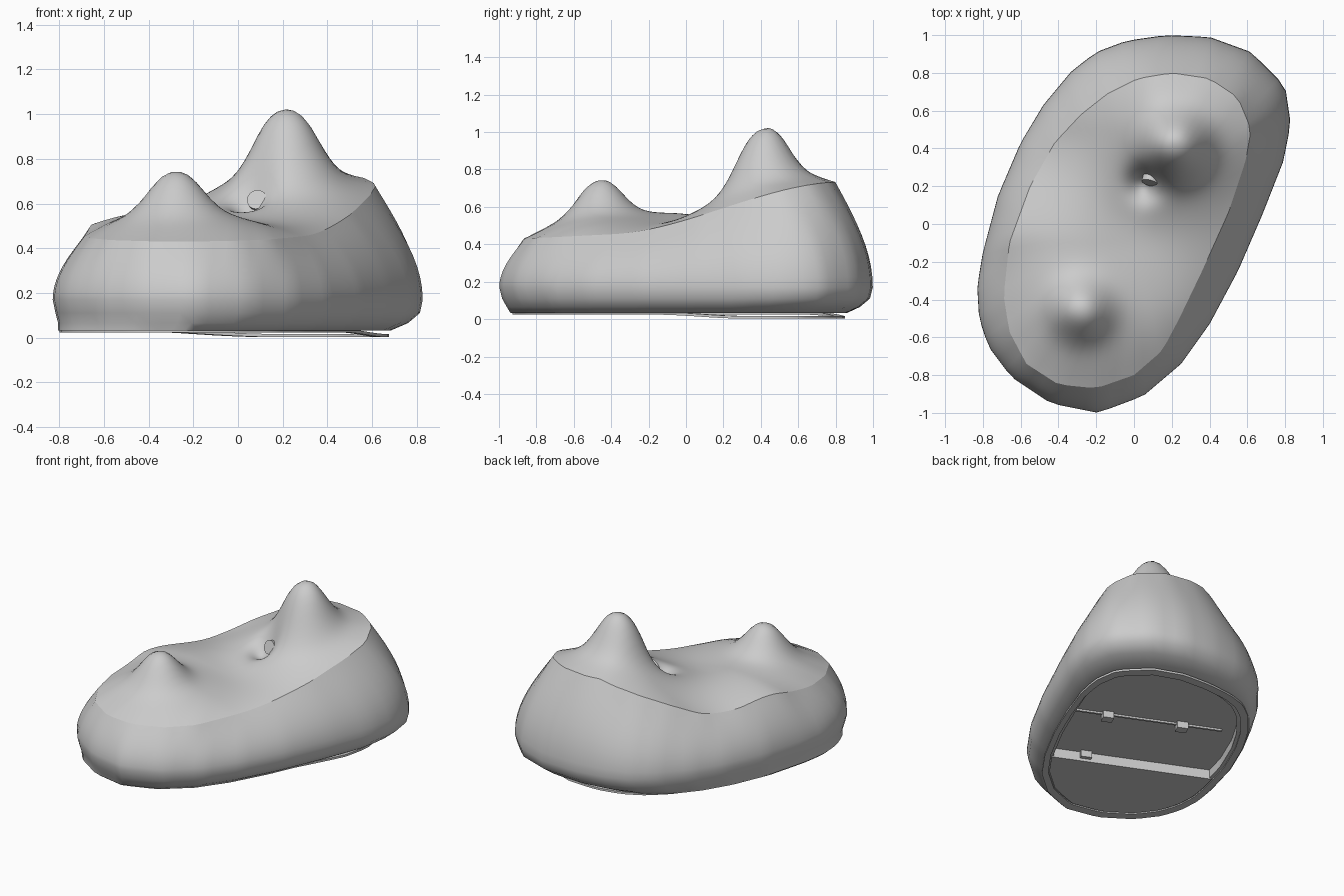
import bpy, bmesh, math
from mathutils import Vector

if "Cube" in bpy.data.objects:
    bpy.data.objects.remove(bpy.data.objects["Cube"])

N = 96
OUTER = [(.17, 1), (.4, .99), (.62, .91), (.8, .73), (.83, .53), (.79, .33), (.68, .05), (.55, -.25),
         (.4, -.53), (.25, -.74), (.05, -.91), (-.19, -1), (-.44, -.95), (-.65, -.81), (-.77, -.65),
         (-.82, -.5), (-.83, -.33), (-.8, -.15), (-.72, .15), (-.6, .43), (-.48, .63), (-.33, .81),
         (-.2, .91), (-.04, .97)]
CAP = [(.2, .8), (.4, .77), (.55, .67), (.62, .5), (.59, .33), (.5, .06), (.36, -.25), (.24, -.5),
       (.15, -.67), (0, -.8), (-.2, -.87), (-.4, -.85), (-.57, -.74), (-.66, -.57), (-.69, -.38),
       (-.66, -.1), (-.55, .2), (-.42, .43), (-.28, .58), (-.14, .69), (.02, .77)]


def smoothstep(v, a, b):
    s = max(0, min(1, (v - a) / (b - a)))
    return s * s * (3 - 2 * s)


def edge_z(x, y):
    """Height of the seam surface: rises to the back, falls off at the back left."""
    z = .43 + .05 * (y + .87) + .22 * smoothstep(y, -.4, .8)
    return z - .33 * max(0, .1 - x) * smoothstep(y, -.1, .5)


def resample(pts):
    """Outline crossed with N rays at equal angles about the origin."""
    out = []
    for i in range(N):
        a = -math.pi + math.tau * i / N
        d = Vector((math.cos(a), math.sin(a)))
        best = 0
        for p, q in zip(pts, pts[1:] + pts[:1]):
            p, e = Vector(p), Vector(q) - Vector(p)
            den = d.x * e.y - d.y * e.x
            if abs(den) < 1e-9:
                continue
            r = (p.x * e.y - p.y * e.x) / den
            s = (p.x * d.y - p.y * d.x) / den
            if r > 0 and -1e-6 <= s <= 1 + 1e-6:
                best = max(best, r)
        out.append(d * best)
    return out


def make(name, verts, faces, smooth=60):
    me = bpy.data.meshes.new(name)
    me.from_pydata([tuple(v) for v in verts], [], faces)
    bm = bmesh.new()
    bm.from_mesh(me)
    bmesh.ops.recalc_face_normals(bm, faces=bm.faces)
    bm.to_mesh(me)
    bm.free()
    ob = bpy.data.objects.new(name, me)
    bpy.context.collection.objects.link(ob)
    bpy.ops.object.select_all(action='DESELECT')
    ob.select_set(True)
    bpy.context.view_layer.objects.active = ob
    bpy.ops.object.shade_smooth_by_angle(angle=math.radians(smooth))
    return ob


def loft(name, rings, close_end=False, wrap=False, smooth=60):
    verts = [v for r in rings for v in r]
    faces = []
    for j in range(len(rings) if wrap else len(rings) - 1):
        k = (j + 1) % len(rings)
        for i in range(N):
            m = (i + 1) % N
            faces.append((j * N + i, j * N + m, k * N + m, k * N + i))
    if close_end:
        faces.append(tuple(range((len(rings) - 1) * N, len(rings) * N)))
    return make(name, verts, faces, smooth)


outer, cap = resample(OUTER), resample(CAP)
SHIFT = Vector((-.06, -.04))


def base(s):
    return [p * s + SHIFT for p in outer]


def ring(pts, z):
    return [(p.x, p.y, z) for p in pts]


# body wall: rounded side, tucked bottom edge, recessed underside
rings = []
for j in range(11):
    u = j / 10
    row = []
    for c, o in zip(cap, outer):
        p = c.lerp(o, math.sin(u * math.pi / 2))
        ez = edge_z(c.x, c.y)
        row.append((p.x, p.y, ez + (.17 - ez) * u))
    rings.append(row)
rings.append(ring([p * .985 for p in outer], .11))
rings.append(ring([(p * .97).lerp(b, .35) for p, b in zip(outer, base(.9))], .065))
rings.append(ring(base(.9), .032))
rings.append(ring(base(.8), .032))
rings.append(ring(base(.8), .09))
loft("body_shell", rings, close_end=True, smooth=50)


def g(x, y, cx, cy, s, p=2):
    return math.exp(-(math.hypot(x - cx, y - cy) / s) ** p)


def height(x, y, t):
    bump = (.16 * g(x, y, -.28, -.46, .15, 2.4) + .13 * g(x, y, -.28, -.46, .42)
            + .235 * g(x, y, .22, .41, .17, 2.6) + .12 * g(x, y, .22, .44, .32)
            - .11 * g(x, y, .06, .22, .09) - .035 * g(x, y, 0, 0, .25))
    return edge_z(x, y) + .012 * (1 - t * t) + bump * (1 - t ** 7)


# top cover: two soft humps with a saddle between
R = 40
rings = [[(c.x * t, c.y * t, height(c.x * t, c.y * t, t)) for c in cap]
         for t in (1 - j / R for j in range(R))]
verts = [v for r in rings for v in r] + [(0, 0, height(0, 0, 0))]
faces = [(j * N + i, j * N + (i + 1) % N, (j + 1) * N + (i + 1) % N, (j + 1) * N + i)
         for j in range(R - 1) for i in range(N)]
faces += [((R - 1) * N + i, (R - 1) * N + (i + 1) % N, R * N) for i in range(N)]
make("top_cover", verts, faces, 80)

# small round port at the foot of the tall hump
bpy.ops.mesh.primitive_cylinder_add(vertices=24, radius=.045, depth=.05, location=(.09, .24, .61),
                                    rotation=(math.radians(70), 0, math.radians(-15)))
bpy.context.object.name = "port"


# bottom rim that sags at the back right
def rim_z(p):
    return .024 - .022 * smoothstep(p.x * .5 + p.y * .5, .15, .5)


a, b = base(.89), base(.83)
loft("bottom_rim", [[(p.x, p.y, rim_z(p) + h) for p in o]
                    for o, h in ((a, .014), (a, 0), (b, 0), (b, .014))], wrap=True, smooth=30)

# front bottom plate, cut straight across the long axis
AX = Vector((.41, .91, 0))
SIDE = Vector((.91, -.41, 0))
plate = loft("front_bottom_plate", [ring(base(.82), .09), ring(base(.82), .026)], close_end=True, smooth=30)
bm = bmesh.new()
bm.from_mesh(plate.data)
cut = bmesh.ops.bisect_plane(bm, geom=bm.verts[:] + bm.edges[:] + bm.faces[:],
                             plane_co=AX * -.35, plane_no=AX, clear_outer=True)
ends = [v for v in cut['geom_cut'] if isinstance(v, bmesh.types.BMVert)]
lo = sorted((v for v in ends if v.co.z < .05), key=lambda v: v.co.dot(SIDE))
hi = sorted((v for v in ends if v.co.z > .05), key=lambda v: -v.co.dot(SIDE))
bm.faces.new([lo[0], lo[-1], hi[0], hi[-1]])
bmesh.ops.recalc_face_normals(bm, faces=bm.faces)
bm.to_mesh(plate.data)
bm.free()


# underside seam and clips
def box(name, along, across, z, size):
    p = AX * along + SIDE * across
    bpy.ops.mesh.primitive_cube_add(size=1, location=(p.x - .04, p.y - .03, z),
                                    rotation=(0, 0, math.atan2(SIDE.y, SIDE.x)))
    ob = bpy.context.object
    ob.name, ob.scale = name, size


box("underside_seam", .2, 0, .085, (1.0, .015, .015))
for k, (al, ac) in enumerate(((.2, .24), (.2, -.24), (-.31, .24))):
    box(f"clip_{k}", al, ac, .07, (.07, .06, .05))
